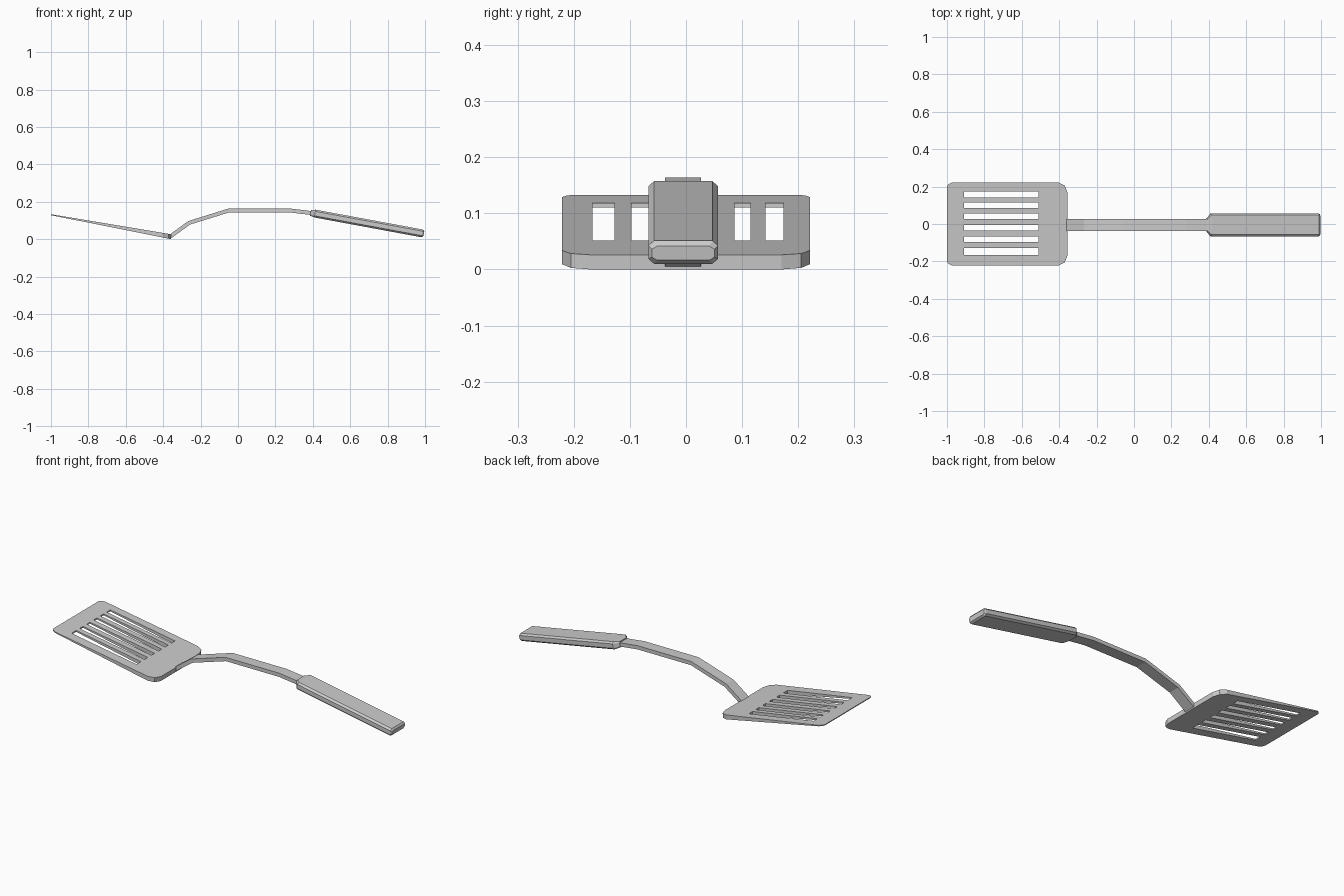
import bpy, bmesh
from mathutils import Vector

if "Cube" in bpy.data.objects:
    bpy.data.objects.remove(bpy.data.objects["Cube"])

Y0 = -0.005  # centre line of rod and grip


def make_object(name, bm):
    bmesh.ops.recalc_face_normals(bm, faces=bm.faces)
    mesh = bpy.data.meshes.new(name)
    bm.to_mesh(mesh)
    bm.free()
    obj = bpy.data.objects.new(name, mesh)
    bpy.context.collection.objects.link(obj)
    return obj


def loft(name, rings):
    bm = bmesh.new()
    rows = [[bm.verts.new(p) for p in ring] for ring in rings]
    n = len(rows[0])
    for a, b in zip(rows, rows[1:]):
        for i in range(n):
            j = (i + 1) % n
            bm.faces.new((a[i], a[j], b[j], b[i]))
    bm.faces.new(rows[0])
    bm.faces.new(rows[-1])
    return make_object(name, bm)


# Blade: wedge-shaped plate with clipped corners
half = [(-1, 0.2), (-0.993, 0.212), (-0.975, 0.221), (-0.405, 0.221),
        (-0.372, 0.205), (-0.358, 0.17)]
outline = half + [(x, -y) for x, y in reversed(half)]


def bottom_z(x):
    return 0.128 * (-0.358 - x) / 0.642


def top_z(x):
    return 0.026 + 0.107 * (-0.358 - x) / 0.642


blade = loft("blade", [[(x, y, bottom_z(x)) for x, y in outline],
                       [(x + 0.003 * (x + 1), y, top_z(x)) for x, y in outline]])

# Six slots cut through the blade
slots = [(-0.167, -0.127), (-0.097, -0.067), (-0.035, -0.006),
         (0.027, 0.056), (0.086, 0.115), (0.142, 0.174)]
bm = bmesh.new()
for y1, y2 in slots:
    box = bmesh.ops.create_cube(bm, size=1)["verts"]
    bmesh.ops.scale(bm, vec=(0.40, y2 - y1, 0.5), verts=box)
    bmesh.ops.translate(bm, vec=(-0.71, (y1 + y2) / 2, 0.08), verts=box)
cutter = make_object("slot_cutter", bm)
cutter.hide_render = True
mod = blade.modifiers.new("slots", 'BOOLEAN')
mod.operation = 'DIFFERENCE'
mod.solver = 'EXACT'
mod.object = cutter
bpy.context.view_layer.objects.active = blade
bpy.ops.object.modifier_apply(modifier=mod.name)
bpy.data.objects.remove(cutter)

# Rod: flat bar swept along the bent path
path = [Vector((x, 0, z)) for x, z in [(-0.362, 0.014), (-0.262, 0.087), (-0.05, 0.153),
                                       (0.28, 0.153), (0.43, 0.135)]]
rings = []
for i, p in enumerate(path):
    d0 = (p - path[max(i - 1, 0)]).normalized()
    d1 = (path[min(i + 1, len(path) - 1)] - p).normalized()
    d = (d0 + d1).normalized()
    up = Vector((-d.z, 0, d.x)) * 0.0105
    side = Vector((0, 0.032, 0))
    c = p + Vector((0, Y0, 0))
    rings.append([c + up + side, c + up - side, c - up - side, c - up + side])
loft("rod", rings)

# Grip: chamfered box lofted along its sloping axis
start, end = Vector((0.388, Y0, 0.141)), Vector((0.994, Y0, 0.029))
axis = (end - start).normalized()
up = Vector((-axis.z, 0, axis.x))
length = (end - start).length
section = [(0.052, 0.021), (0.062, 0.012), (0.062, -0.012), (0.052, -0.021)]
section += [(-y, z) for y, z in reversed(section)]
stations = [(0, 0.55, 0.75), (0.024, 1, 1), (length - 0.009, 1, 1), (length, 0.9, 0.6)]
loft("grip", [[start + axis * t + Vector((0, y * sy, 0)) + up * (z * sz) for y, z in section]
              for t, sy, sz in stations])
